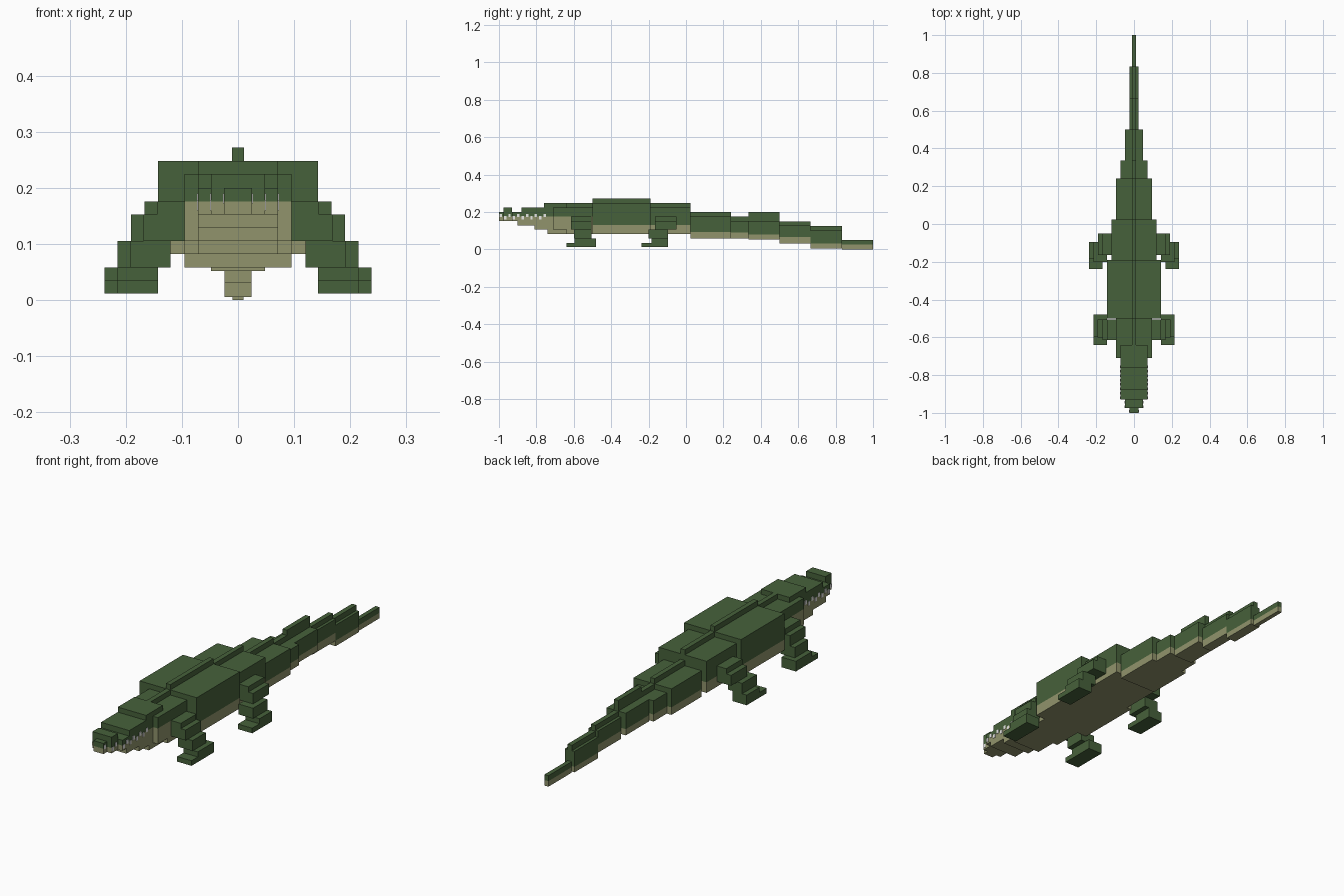
import bpy

cube = bpy.data.objects.get("Cube")
if cube:
    bpy.data.objects.remove(cube, do_unlink=True)


def material(name, color):
    m = bpy.data.materials.new(name)
    m.use_nodes = True
    m.diffuse_color = (*color, 1)
    bsdf = next(n for n in m.node_tree.nodes if n.type == "BSDF_PRINCIPLED")
    bsdf.inputs["Base Color"].default_value = (*color, 1)
    bsdf.inputs["Roughness"].default_value = 0.9
    return m


GREEN = material("scale green", (0.062, 0.120, 0.043))
OLIVE = material("belly olive", (0.283, 0.296, 0.150))
WHITE = material("tooth white", (0.80, 0.80, 0.78))


def box(name, x, y, z, mat):
    """Box from (low, high) ranges on each axis."""
    bpy.ops.mesh.primitive_cube_add(size=1, location=[sum(r) / 2 for r in (x, y, z)])
    ob = bpy.context.object
    ob.name = name
    ob.scale = [r[1] - r[0] for r in (x, y, z)]
    bpy.ops.object.transform_apply(location=False, rotation=False, scale=True)
    ob.data.materials.append(mat)
    return ob


def centred(name, half, y, z, mat):
    return box(name, (-half, half), y, z, mat)


def paired(name, x, y, z, mat):
    box("left_" + name, x, y, z, mat)
    box("right_" + name, (-x[1], -x[0]), y, z, mat)


# Body and tail: half width, y range, bottom, colour split, top, ridge top
segments = {
    "neck": (0.095, -0.64, -0.50, 0.082, 0.176, 0.225, 0.248),
    "torso": (0.143, -0.50, -0.19, 0.082, 0.13, 0.248, 0.272),
    "hips": (0.12, -0.19, 0.024, 0.082, 0.13, 0.225, 0.248),
    "tail_base": (0.095, 0.024, 0.24, 0.058, 0.092, 0.176, 0.20),
    "tail_second": (0.072, 0.24, 0.335, 0.058, 0.09, 0.152, 0.176),
    "tail_third": (0.048, 0.335, 0.50, 0.052, 0.08, 0.152, 0.20),
    "tail_fourth": (0.024, 0.50, 0.665, 0.03, 0.066, 0.128, 0.15),
    "tail_fifth": (0.024, 0.665, 0.833, 0.005, 0.03, 0.10, 0.124),
}
for name, (half, y0, y1, low, split, top, ridge) in segments.items():
    centred(name + "_belly", half, (y0, y1), (low, split), OLIVE)
    centred(name + "_back", half, (y0, y1), (split, top), GREEN)
    centred(name + "_ridge", 0.011, (y0, y1), (top, ridge), GREEN)
centred("tail_tip_belly", 0.01, (0.833, 1.0), (0, 0.025), OLIVE)
centred("tail_tip_back", 0.01, (0.833, 1.0), (0.025, 0.05), GREEN)

# Head and upper snout
centred("cheeks", 0.095, (-0.71, -0.64), (0.176, 0.225), GREEN)
centred("throat", 0.095, (-0.71, -0.64), (0.105, 0.176), OLIVE)
centred("brow", 0.071, (-0.76, -0.64), (0.176, 0.248), GREEN)
centred("snout", 0.071, (-0.88, -0.76), (0.176, 0.225), GREEN)
centred("snout_front", 0.071, (-0.93, -0.88), (0.176, 0.20), GREEN)
centred("nostrils", 0.048, (-0.975, -0.93), (0.176, 0.225), GREEN)
centred("snout_tip", 0.025, (-1.0, -0.975), (0.176, 0.20), GREEN)

# Lower jaw, deepening toward the throat
centred("jaw_tip", 0.025, (-1.0, -0.975), (0.152, 0.176), OLIVE)
centred("jaw_front", 0.048, (-0.975, -0.93), (0.152, 0.176), OLIVE)
for i, (y0, y1, low) in enumerate([(-0.93, -0.90, 0.152), (-0.90, -0.81, 0.128),
                                   (-0.81, -0.74, 0.105), (-0.74, -0.64, 0.082)]):
    centred(f"jaw_{i + 1}", 0.071, (y0, y1), (low, 0.176), OLIVE)

# Teeth: thin plates along the jaw line, alternating upper and lower
for i in range(11):
    y = -0.997 + i * 0.0235
    half = 0.025 if y < -0.98 else 0.048 if y < -0.935 else 0.071
    z = (0.160, 0.178) if i % 2 else (0.172, 0.190)
    paired(f"tooth_{i + 1}", (half - 0.002, half + 0.002), (y, y + 0.013), z, WHITE)


# Legs: each pair steps outward from hip to foot
def legs(name, x, toe, heel, end, shin, thigh):
    foot = (x + 0.023, x + 0.095)
    paired(name + "_toes", foot, (toe, heel), (0.012, 0.035), GREEN)
    paired(name + "_heel", foot, (heel, end), (0.012, 0.058), GREEN)
    paired(name + "_shin", (x, x + 0.072), shin, (0.058, 0.105), GREEN)
    paired(name + "_knee", (x, x + 0.048), thigh, (0.105, 0.152), GREEN)
    paired(name + "_hip", (x - 0.03, x + 0.024), thigh, (0.105, 0.176), GREEN)


legs("front_leg", 0.12, -0.64, -0.595, -0.48, (-0.60, -0.505), (-0.615, -0.505))
legs("hind_leg", 0.143, -0.238, -0.185, -0.095, (-0.20, -0.095), (-0.165, -0.05))
